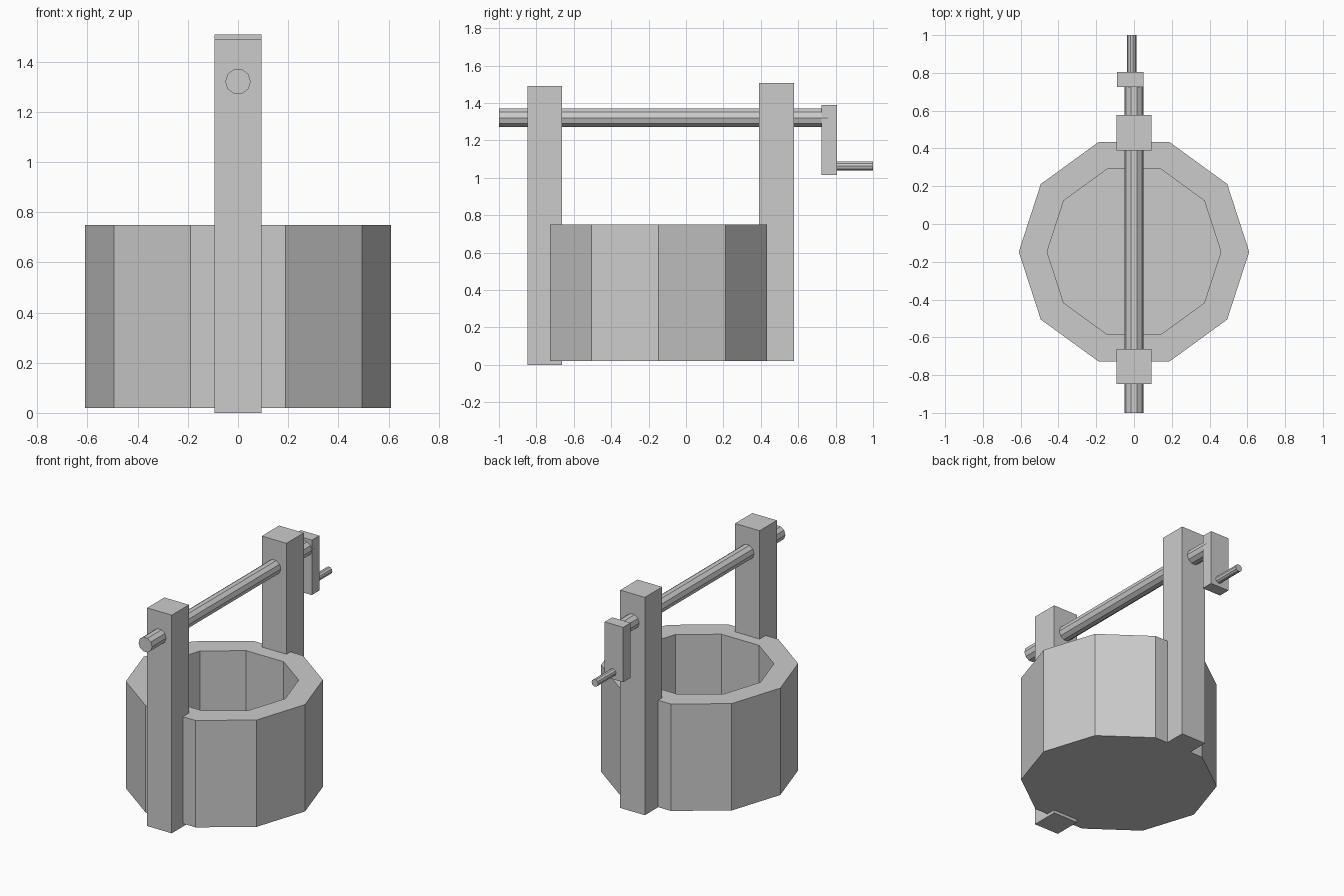
import bpy
import bmesh
from math import radians
from mathutils import Matrix, Vector

cube = bpy.data.objects.get("Cube")
if cube:
    bpy.data.objects.remove(cube, do_unlink=True)

grey = bpy.data.materials.new("plain_grey")
grey.use_nodes = True
colour = (0.6, 0.6, 0.6, 1)
grey.diffuse_color = colour
grey.node_tree.nodes["Principled BSDF"].inputs["Base Color"].default_value = colour


def finish(name, bm):
    """Turn a bmesh into a flat-shaded grey object."""
    bmesh.ops.recalc_face_normals(bm, faces=bm.faces)
    mesh = bpy.data.meshes.new(name)
    bm.to_mesh(mesh)
    bm.free()
    mesh.materials.append(grey)
    obj = bpy.data.objects.new(name, mesh)
    bpy.context.collection.objects.link(obj)
    return obj


def box(name, low, high):
    low, high = Vector(low), Vector(high)
    bm = bmesh.new()
    size = Matrix.Diagonal((*(high - low), 1))
    bmesh.ops.create_cube(bm, size=1, matrix=Matrix.Translation((low + high) / 2) @ size)
    return finish(name, bm)


def rod(name, x, z, radius, y_start, y_end):
    """Ten-sided rod along y with a corner at the top."""
    bm = bmesh.new()
    place = (Matrix.Translation((x, (y_start + y_end) / 2, z))
             @ Matrix.Rotation(radians(90), 4, 'X') @ Matrix.Rotation(radians(90), 4, 'Z'))
    bmesh.ops.create_cone(bm, cap_ends=True, segments=10, radius1=radius, radius2=radius,
                          depth=y_end - y_start, matrix=place)
    return finish(name, bm)


# Ten-sided well: solid drum, top inset, then sunk to make the shaft
bottom, top, outer, inner, floor = 0.02, 0.75, 0.61, 0.46, 0.1
well_y = -0.147
bm = bmesh.new()
bmesh.ops.create_cone(bm, cap_ends=True, segments=10, radius1=outer, radius2=outer,
                      depth=top - bottom,
                      matrix=Matrix.Translation((0, well_y, (top + bottom) / 2))
                      @ Matrix.Rotation(radians(90), 4, 'Z'))
lid = max(bm.faces, key=lambda f: f.calc_center_median().z)
rim = bmesh.ops.extrude_discrete_faces(bm, faces=[lid])["faces"][0]
centre = Vector((0, well_y, 0))
for v in rim.verts:
    v.co.xy = (centre + (v.co - centre) * (inner / outer)).xy
shaft = bmesh.ops.extrude_discrete_faces(bm, faces=[rim])["faces"][0]
for v in shaft.verts:
    v.co.z = floor
finish("well_wall", bm)

# Posts
half = 0.093
box("front_post", (-half, -0.848, 0), (half, -0.662, 1.49))
box("back_post", (-half, 0.39, 0.02), (half, 0.577, 1.508))

# Axle and crank
rod("axle", 0, 1.321, 0.051, -1, 0.76)
box("crank_arm", (-0.09, 0.725, 1.015), (0.05, 0.806, 1.39))
rod("crank_handle", -0.012, 1.063, 0.025, 0.78, 1)
